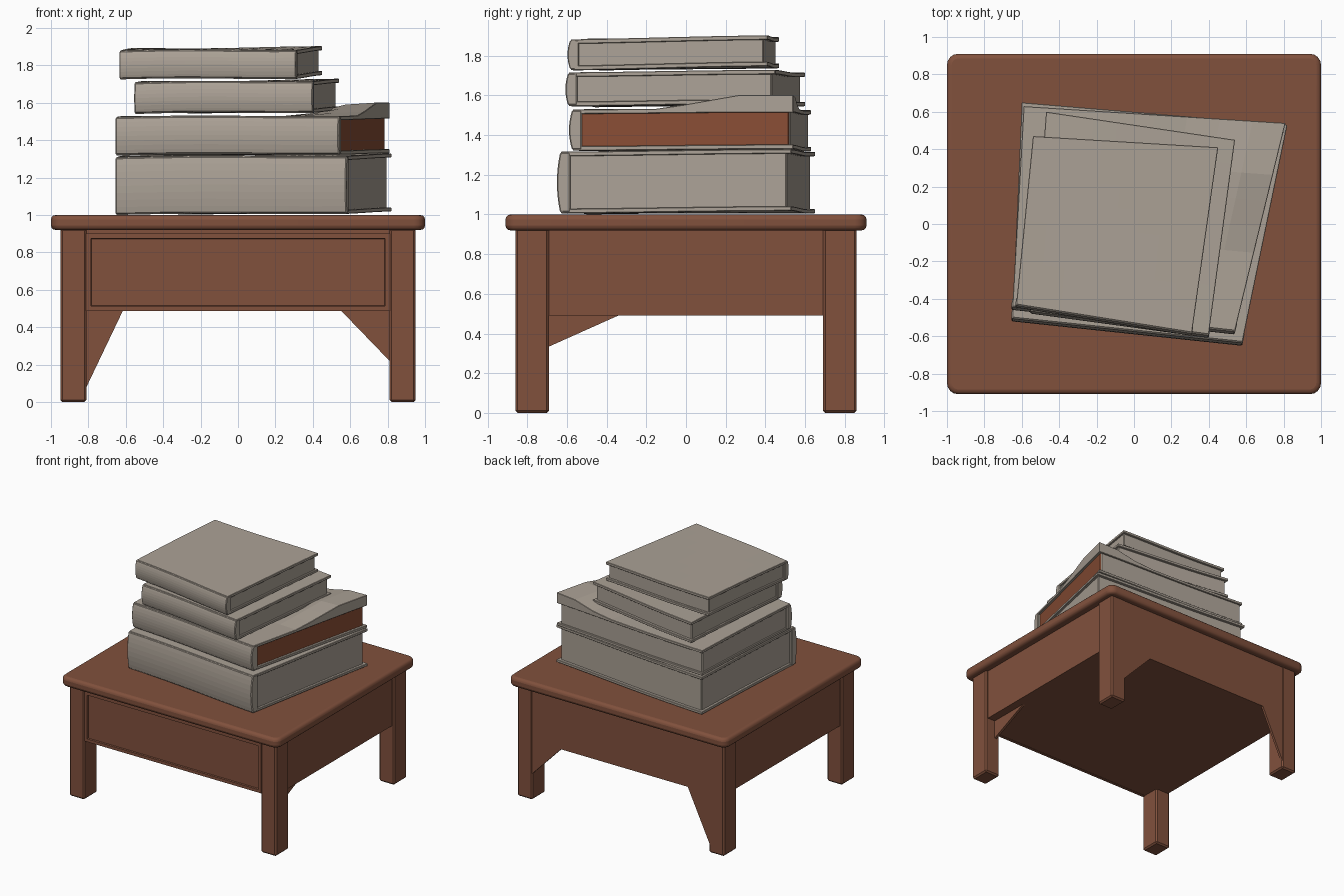
import bpy, bmesh, math
from mathutils import Vector

old = bpy.data.objects.get("Cube")
if old:
    bpy.data.objects.remove(old, do_unlink=True)


def material(name, rgb):
    mat = bpy.data.materials.new(name)
    mat.use_nodes = True
    mat.diffuse_color = (*rgb, 1)
    bsdf = mat.node_tree.nodes["Principled BSDF"]
    bsdf.inputs["Base Color"].default_value = (*rgb, 1)
    bsdf.inputs["Roughness"].default_value = 0.9
    return mat


WOOD = material("brown wood", (0.22, 0.082, 0.046))
PAPER = material("warm grey paper", (0.41, 0.36, 0.305))
RUST = material("rust page edge", (0.25, 0.075, 0.035))


def finish(name, bm, mat, bevel=0.0, segments=1):
    """Turn a bmesh into an object with an optional soft edge."""
    bmesh.ops.recalc_face_normals(bm, faces=bm.faces)
    mesh = bpy.data.meshes.new(name)
    bm.to_mesh(mesh)
    bm.free()
    mesh.materials.append(mat)
    obj = bpy.data.objects.new(name, mesh)
    bpy.context.collection.objects.link(obj)
    if bevel:
        mod = obj.modifiers.new("soft edge", "BEVEL")
        mod.width = bevel
        mod.segments = segments
        mod.limit_method = "ANGLE"
        mod.angle_limit = math.radians(40)
    return obj


def box_mesh(low, high):
    bm = bmesh.new()
    bmesh.ops.create_cube(bm, size=1)
    for v in bm.verts:
        v.co = Vector(a + (t + 0.5) * (b - a) for a, b, t in zip(low, high, v.co))
    return bm


def smooth(obj):
    bpy.ops.object.select_all(action="DESELECT")
    obj.select_set(True)
    bpy.context.view_layer.objects.active = obj
    bpy.ops.object.shade_smooth_by_angle(angle=math.radians(35))


# Table top with rounded corners
bm = box_mesh((-1, -0.91, 0.92), (1, 0.91, 1))
upright = [e for e in bm.edges if abs(e.verts[0].co.z - e.verts[1].co.z) > 0.01]
bmesh.ops.bevel(bm, geom=upright, offset=0.06, segments=4, profile=0.5, affect="EDGES")
smooth(finish("table_top", bm, WOOD, 0.025, 3))

# Four square legs
for side, sx in (("left", 1), ("right", -1)):
    for end, sy in (("front", -1), ("back", 1)):
        x, y = sorted((sx * 0.81, sx * 0.95)), sorted((sy * 0.69, sy * 0.86))
        bm = box_mesh((x[0], y[0], 0), (x[1], y[1], 0.93))
        finish(f"{end}_{side}_leg", bm, WOOD, 0.012)

# Closed apron box, with a recessed drawer panel on the front
bm = box_mesh((-0.93, -0.84, 0.49), (0.93, 0.855, 0.93))
finish("apron", bm, WOOD)
bm = box_mesh((-0.812, -0.855, 0.488), (0.812, -0.83, 0.9))
front = min(bm.faces, key=lambda f: f.calc_center_median().y)
bmesh.ops.inset_individual(bm, faces=[front], thickness=0.035)
moved = bmesh.ops.inset_individual(bm, faces=[front], thickness=0.004, depth=-0.012)
finish("drawer_front", bm, WOOD)


# Triangular braces under the apron
def brace(name, triangle, axis, depth):
    bm = bmesh.new()
    rings = []
    for d in depth:
        points = [(d, a, z) if axis == "x" else (a, d, z) for a, z in triangle]
        rings.append([bm.verts.new(p) for p in points])
    bm.faces.new(rings[0])
    bm.faces.new(rings[1])
    for i in range(3):
        j = (i + 1) % 3
        bm.faces.new((rings[0][i], rings[0][j], rings[1][j], rings[1][i]))
    finish(name, bm, WOOD)


brace("back_right_brace", [(-0.82, 0.5), (-0.61, 0.5), (-0.82, 0.06)], "y", (0.835, 0.855))
brace("back_left_brace", [(0.82, 0.5), (0.54, 0.5), (0.82, 0.21)], "y", (0.835, 0.855))
brace("side_brace", [(-0.7, 0.5), (-0.32, 0.5), (-0.7, 0.33)], "x", (0.84, 0.86))


def ramp(t, start, length):
    return max(0.0, min(1.0, (t - start) / length))


def slab(name, corners, z, mat, u=(0, 1), v=(0, 1), tilt=(0, 0), lift=0, bulge=0):
    """A warped block on a four-cornered plan, given front left to back left."""
    a, b, c, d = (Vector(p) for p in corners)
    bm = bmesh.new()
    bmesh.ops.create_cube(bm, size=1)
    bmesh.ops.subdivide_edges(bm, edges=bm.edges[:], cuts=7, use_grid_fill=True)
    for vert in bm.verts:
        s, t, w = (k + 0.5 for k in vert.co)
        p = u[0] + s * (u[1] - u[0])
        q = v[0] + t * (v[1] - v[0])
        # Rounded spine bulges out halfway up
        q -= bulge * (1 - t) * (1 - (2 * w - 1) ** 2)
        xy = a.lerp(b, p).lerp(d.lerp(c, p), q)
        height = z[0] + w * (z[1] - z[0]) + tilt[0] * p + tilt[1] * q
        height += 0.004 * math.sin(5 * p + 3 * q)
        height += lift * w * ramp(p, 0.7, 0.2) * ramp(q, 0.4, 0.35)
        vert.co = (xy.x, xy.y, height)
    finish(name, bm, mat, 0.006)


def book(name, corners, low, high, pages=PAPER, tilt=(0, 0), lift=0):
    board = 0.022
    slab(name + "_lower_cover", corners, (low, low + board), PAPER, tilt=tilt)
    slab(name + "_upper_cover", corners, (high - board, high), PAPER, tilt=tilt, lift=lift)
    slab(name + "_pages", corners, (low + board / 2, high - board / 2), pages,
         u=(0.015, 0.985), v=(0.03, 0.98), tilt=tilt)
    slab(name + "_spine", corners, (low + 0.004, high - 0.004), PAPER,
         u=(-0.004, 1.002), v=(-0.004, 0.04), tilt=tilt, bulge=0.014)


# Stack of four books, bottom to top
book("bottom_book", [(-0.65, -0.5), (0.58, -0.63), (0.82, 0.53), (-0.6, 0.65)],
     1.0, 1.31, tilt=(0.01, 0.005))
book("second_book", [(-0.65, -0.44), (0.54, -0.57), (0.81, 0.54), (-0.59, 0.63)],
     1.318, 1.525, pages=RUST, tilt=(0.008, 0), lift=0.065)
# Plain grey ends hide the rust page block except on its exposed side
second = [(-0.65, -0.44), (0.54, -0.57), (0.81, 0.54), (-0.59, 0.63)]
slab("second_book_back_pages", second, (1.33, 1.515), PAPER, u=(0.01, 0.98), v=(0.95, 0.987))
slab("second_book_end_pages", second, (1.33, 1.515), PAPER, u=(0.008, 0.04), v=(0.02, 0.985))
book("third_book", [(-0.55, -0.46), (0.4, -0.59), (0.54, 0.45), (-0.47, 0.6)],
     1.54, 1.71, tilt=(0.01, 0.005))
book("top_book", [(-0.63, -0.43), (0.31, -0.58), (0.45, 0.41), (-0.54, 0.47)],
     1.725, 1.88, tilt=(0.006, 0.013))
